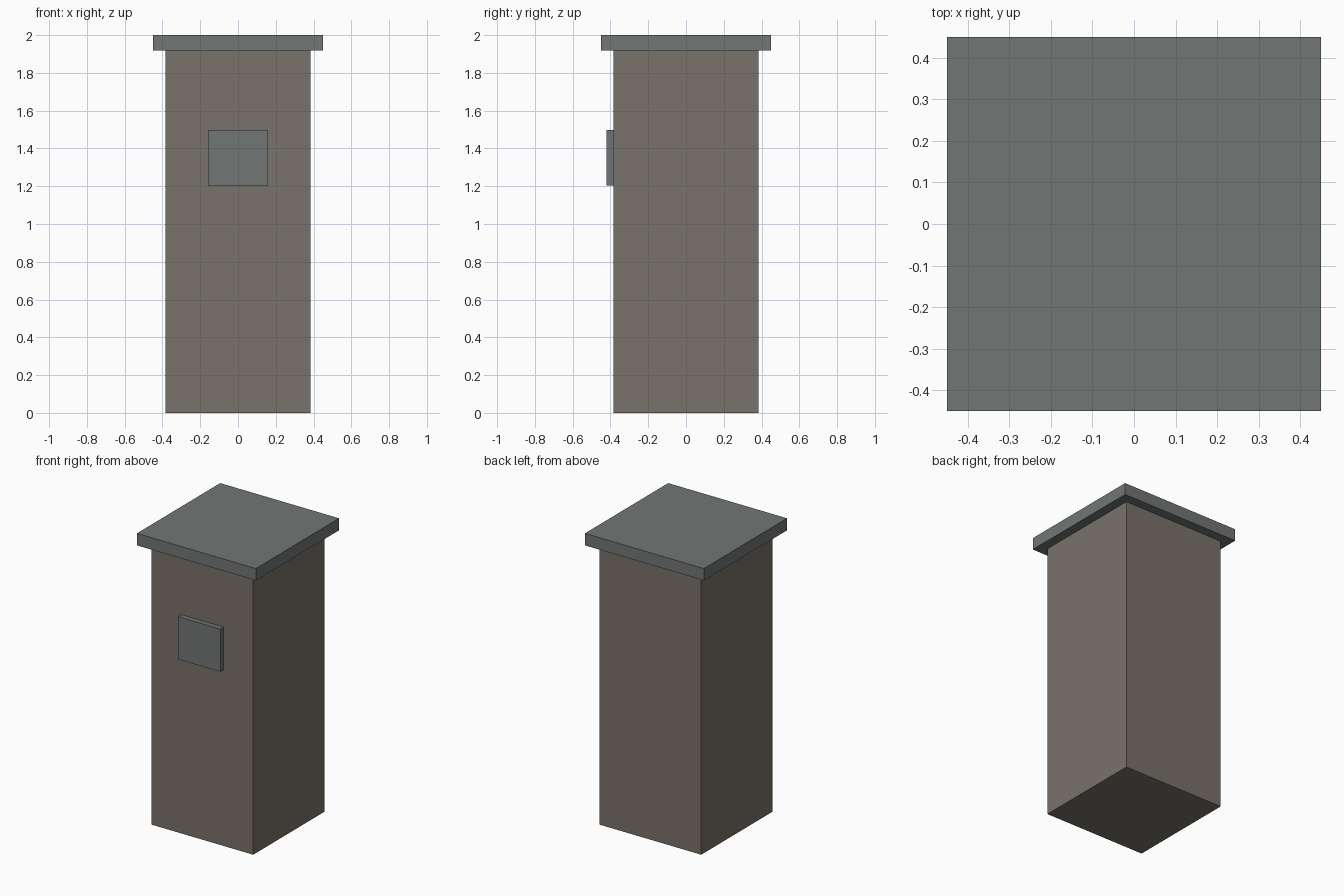
import bpy

if "Cube" in bpy.data.objects:
    bpy.data.objects.remove(bpy.data.objects["Cube"])


def material(name, rgb):
    mat = bpy.data.materials.new(name)
    mat.diffuse_color = (*rgb, 1.0)
    mat.use_nodes = True
    mat.node_tree.nodes["Principled BSDF"].inputs["Base Color"].default_value = mat.diffuse_color
    return mat


def box(name, low, high, mat):
    """Box spanning two opposite corners."""
    centre = [(a + b) / 2 for a, b in zip(low, high)]
    bpy.ops.mesh.primitive_cube_add(size=1, location=centre)
    obj = bpy.context.object
    obj.name = name
    obj.scale = [b - a for a, b in zip(low, high)]
    bpy.ops.object.transform_apply(location=False, rotation=False, scale=True)
    obj.data.materials.append(mat)
    return obj


stone = material("warm_stone", (0.19, 0.168, 0.145))
slate = material("cool_slate", (0.165, 0.18, 0.176))

BODY = 0.385   # half width of the pillar
CAP = 0.45     # half width of the cap
CAP_Z = 1.918  # underside of the cap

# Square pillar
box("pillar", (-BODY, -BODY, 0), (BODY, BODY, CAP_Z), stone)

# Overhanging flat cap
box("cap", (-CAP, -CAP, CAP_Z), (CAP, CAP, 2.0), slate)

# Plate fixed on the front face
box("front_plate", (-0.16, -0.42, 1.205), (0.16, -BODY, 1.497), slate)
